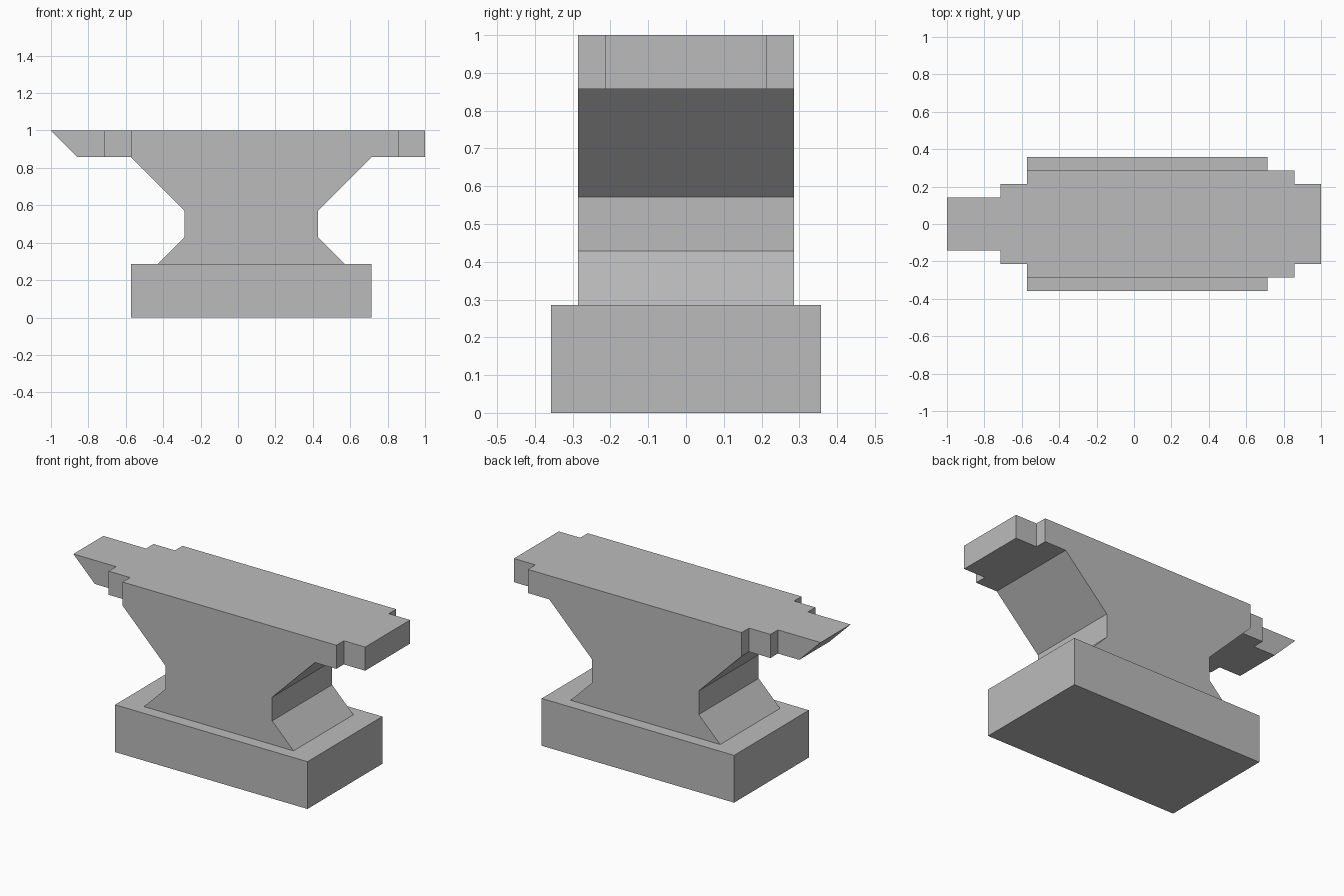
import bpy
import bmesh
from mathutils import Vector

cube = bpy.data.objects.get("Cube")
if cube:
    bpy.data.objects.remove(cube, do_unlink=True)

U = 1 / 14  # design grid step

steel = bpy.data.materials.new("steel grey")
steel.use_nodes = True
grey = (0.5, 0.5, 0.5, 1)
steel.diffuse_color = grey
steel.node_tree.nodes["Principled BSDF"].inputs["Base Color"].default_value = grey


def slab(name, profile, half_width):
    """Extrude an x-z outline (in grid steps) evenly to both sides of y = 0."""
    bm = bmesh.new()
    face = bm.faces.new([bm.verts.new((x * U, -half_width * U, z * U)) for x, z in profile])
    side = bmesh.ops.extrude_face_region(bm, geom=[face])
    moved = [v for v in side["geom"] if isinstance(v, bmesh.types.BMVert)]
    bmesh.ops.translate(bm, verts=moved, vec=Vector((0, 2 * half_width * U, 0)))
    bmesh.ops.recalc_face_normals(bm, faces=bm.faces)
    mesh = bpy.data.meshes.new(name)
    bm.to_mesh(mesh)
    bm.free()
    mesh.materials.append(steel)
    obj = bpy.data.objects.new(name, mesh)
    bpy.context.collection.objects.link(obj)


def box(x0, x1, z0, z1):
    return [(x0, z0), (x1, z0), (x1, z1), (x0, z1)]


# Foot block
slab("base", box(-8, 10, 0, 4), 5)

# Waisted body, flaring up into the working face
slab("body", [(-6, 4), (8, 4), (6, 6), (6, 8), (10, 12), (12, 12),
              (12, 14), (-8, 14), (-8, 12), (-4, 8), (-4, 6)], 4)

# Narrower heel, and the step leading to the horn
slab("heel", box(12, 14, 12, 14), 3)
slab("step", box(-10, -8, 12, 14), 3)

# Horn with a slanted underside at the tip
slab("horn", [(-14, 14), (-12, 12), (-10, 12), (-10, 14)], 2)
